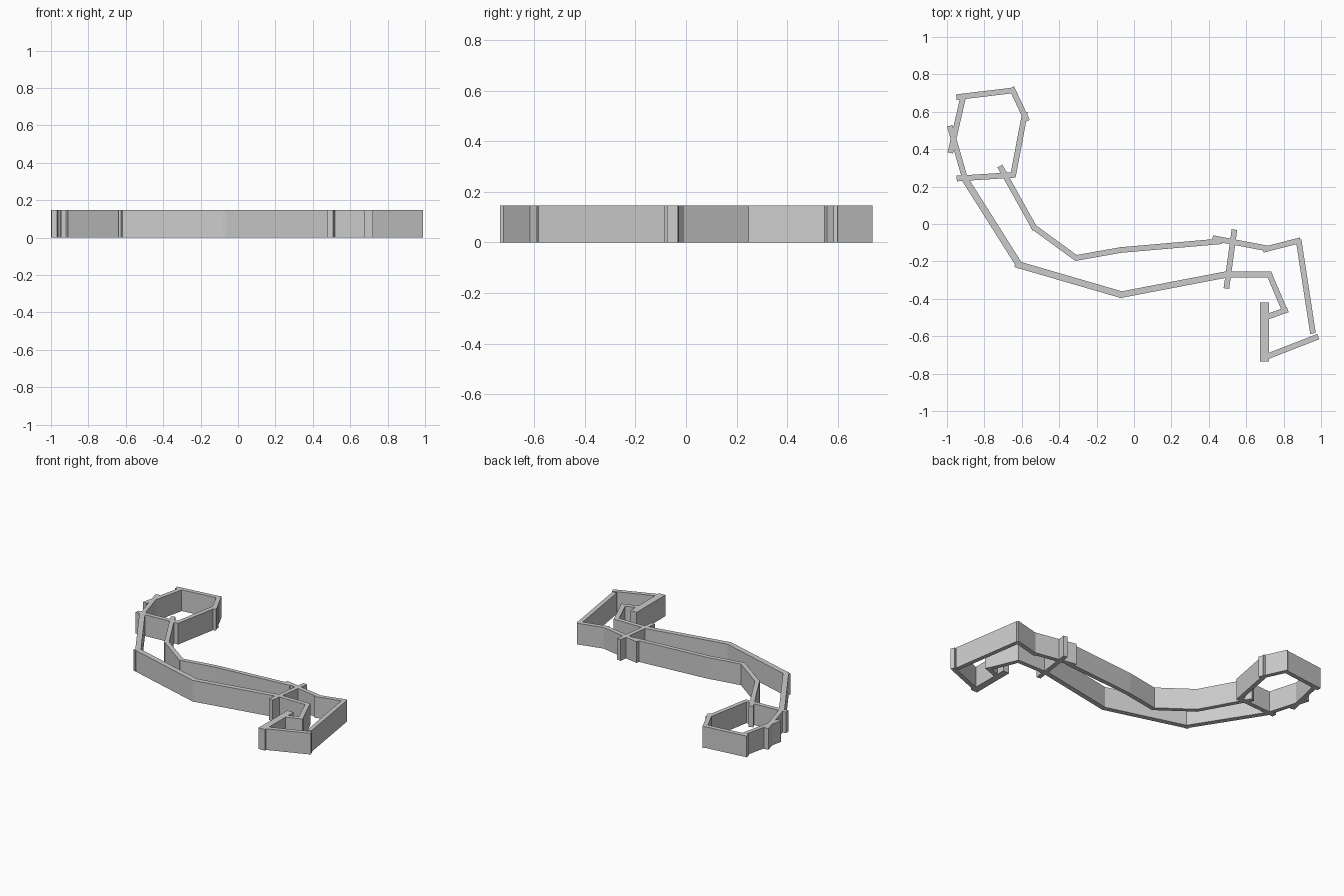
import bpy
import math

HEIGHT = 0.147

cube = bpy.data.objects.get("Cube")
if cube:
    bpy.data.objects.remove(cube, do_unlink=True)

grey = bpy.data.materials.new("wall_grey")
grey.use_nodes = True
colour = (0.6, 0.6, 0.6, 1)
grey.diffuse_color = colour
grey.node_tree.nodes["Principled BSDF"].inputs["Base Color"].default_value = colour


def wall(name, x1, y1, x2, y2, thickness=0.03):
    """Straight upright wall slab between two plan points."""
    length = math.hypot(x2 - x1, y2 - y1)
    bpy.ops.mesh.primitive_cube_add(
        size=1, location=((x1 + x2) / 2, (y1 + y2) / 2, HEIGHT / 2),
        rotation=(0, 0, math.atan2(y2 - y1, x2 - x1)))
    slab = bpy.context.object
    slab.name = name
    slab.scale = (length, thickness, HEIGHT)
    slab.data.materials.append(grey)


# Closed chamber at the back right
wall("chamber_back_wall", -0.95, 0.678, -0.64, 0.715)
wall("chamber_back_corner_wall", -0.655, 0.73, -0.571, 0.55)
wall("chamber_left_wall", -0.582, 0.60, -0.648, 0.25)
wall("chamber_front_wall", -0.948, 0.243, -0.634, 0.263)
wall("chamber_right_back_wall", -0.911, 0.69, -0.982, 0.38)
wall("chamber_right_front_wall", -0.985, 0.525, -0.897, 0.22)

# Front side of the corridor
wall("corridor_front_wall_a", -0.91, 0.25, -0.607, -0.23, 0.036)
wall("corridor_front_wall_b", -0.635, -0.213, -0.06, -0.38, 0.036)
wall("corridor_front_wall_c", -0.08, -0.38, 0.51, -0.267, 0.034)

# Back side of the corridor
wall("corridor_back_wall_a", -0.717, 0.31, -0.528, -0.03)
wall("corridor_back_wall_b", -0.543, -0.012, -0.302, -0.187)
wall("corridor_back_wall_c", -0.318, -0.183, -0.065, -0.138)
wall("corridor_back_wall_d", -0.08, -0.14, 0.47, -0.092)

# Cross wall and end room at the front left
wall("cross_wall", 0.537, -0.03, 0.494, -0.345)
wall("room_back_wall_a", 0.42, -0.075, 0.71, -0.13)
wall("room_back_wall_b", 0.69, -0.138, 0.89, -0.087)
wall("room_left_wall", 0.88, -0.085, 0.957, -0.585)
wall("room_front_wall", 0.70, -0.713, 0.985, -0.602)
wall("room_end_wall", 0.697, -0.42, 0.697, -0.735, 0.048)
wall("room_inner_wall_a", 0.50, -0.27, 0.735, -0.27)
wall("room_inner_wall_b", 0.723, -0.268, 0.808, -0.468)
wall("room_inner_wall_c", 0.71, -0.497, 0.822, -0.457)
